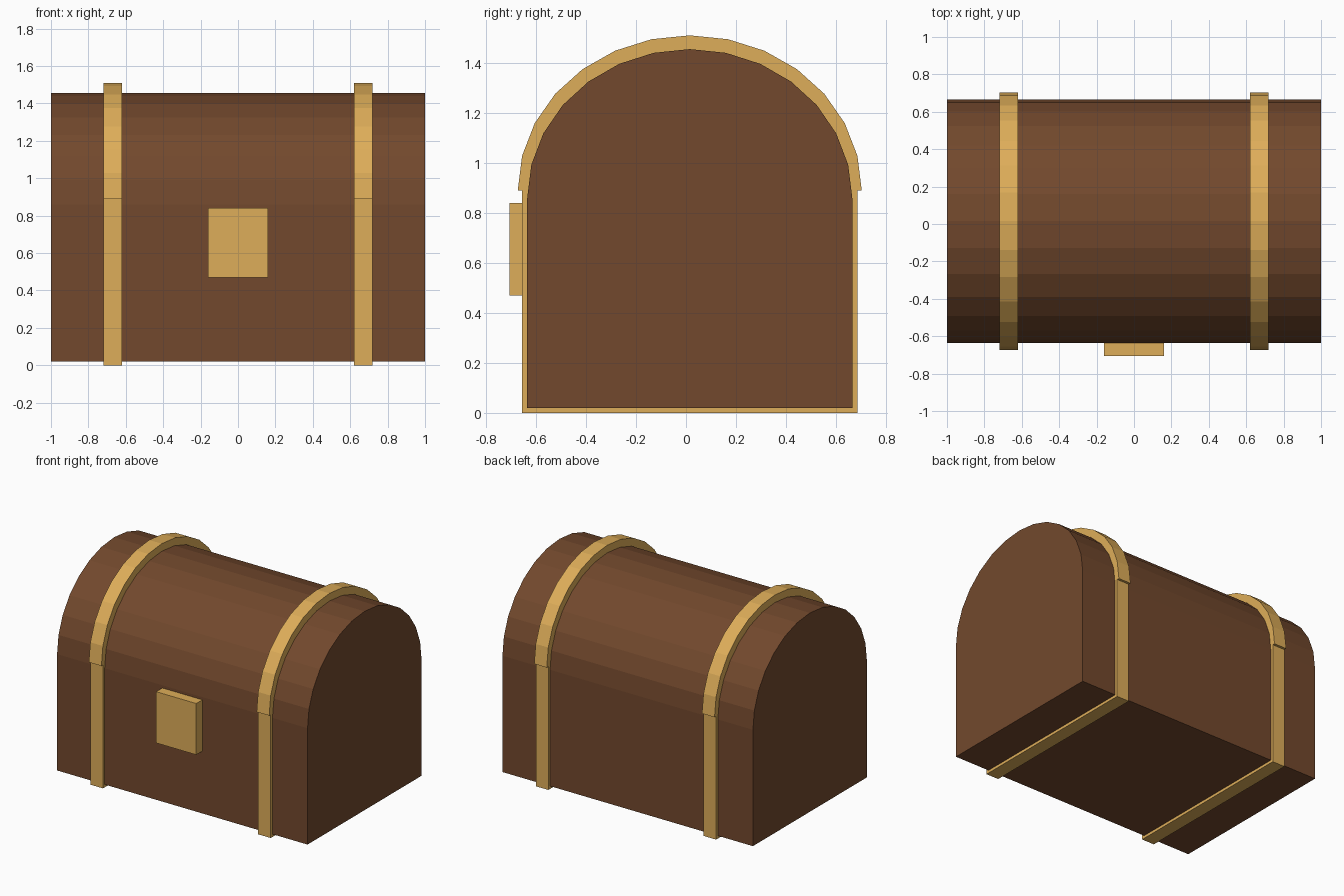
import bpy, bmesh
from math import cos, sin, pi

if "Cube" in bpy.data.objects:
    bpy.data.objects.remove(bpy.data.objects["Cube"])

CY = 0.015   # chest centre in y (the lock sticks out at the front)
SEGS = 14    # facets across the lid curve


def material(name, rgb):
    m = bpy.data.materials.new(name)
    m.diffuse_color = (*rgb, 1)
    m.use_nodes = True
    m.node_tree.nodes["Principled BSDF"].inputs["Base Color"].default_value = m.diffuse_color
    return m


WOOD = material("wood", (0.17, 0.066, 0.026))
BRASS = material("brass", (0.73, 0.42, 0.10))


def arch(half_width, z0, height):
    """Half-ellipse in the yz plane, from the back over the top to the front."""
    return [(CY + half_width * cos(pi * i / SEGS), z0 + height * sin(pi * i / SEGS))
            for i in range(SEGS + 1)]


def extrude_x(name, profile, x0, x1, mat):
    """Solid made by sweeping a yz profile from x0 to x1."""
    bm = bmesh.new()
    face = bm.faces.new([bm.verts.new((x0, y, z)) for y, z in profile])
    new = bmesh.ops.extrude_face_region(bm, geom=[face])["geom"]
    moved = [v for v in new if isinstance(v, bmesh.types.BMVert)]
    bmesh.ops.translate(bm, verts=moved, vec=(x1 - x0, 0, 0))
    bmesh.ops.recalc_face_normals(bm, faces=bm.faces)
    mesh = bpy.data.meshes.new(name)
    bm.to_mesh(mesh)
    bm.free()
    mesh.materials.append(mat)
    obj = bpy.data.objects.new(name, mesh)
    bpy.context.collection.objects.link(obj)
    return obj


def rect(y0, y1, z0, z1):
    return [(y0, z0), (y1, z0), (y1, z1), (y0, z1)]


# Wooden chest with rounded lid
body = arch(0.65, 0.86, 0.595) + [(CY - 0.65, 0.02), (CY + 0.65, 0.02)]
extrude_x("chest_body", body, -1, 1, WOOD)

# Brass bands: straight lower part and wider curved part over the lid
for side, x in (("left", -0.67), ("right", 0.67)):
    extrude_x(f"lower_band_{side}", rect(CY - 0.67, CY + 0.67, 0, 0.89),
              x - 0.05, x + 0.05, BRASS)
    extrude_x(f"lid_band_{side}", arch(0.688, 0.89, 0.62),
              x - 0.05, x + 0.05, BRASS)

# Lock plate
extrude_x("lock_plate", rect(-0.705, -0.625, 0.47, 0.84), -0.16, 0.16, BRASS)
